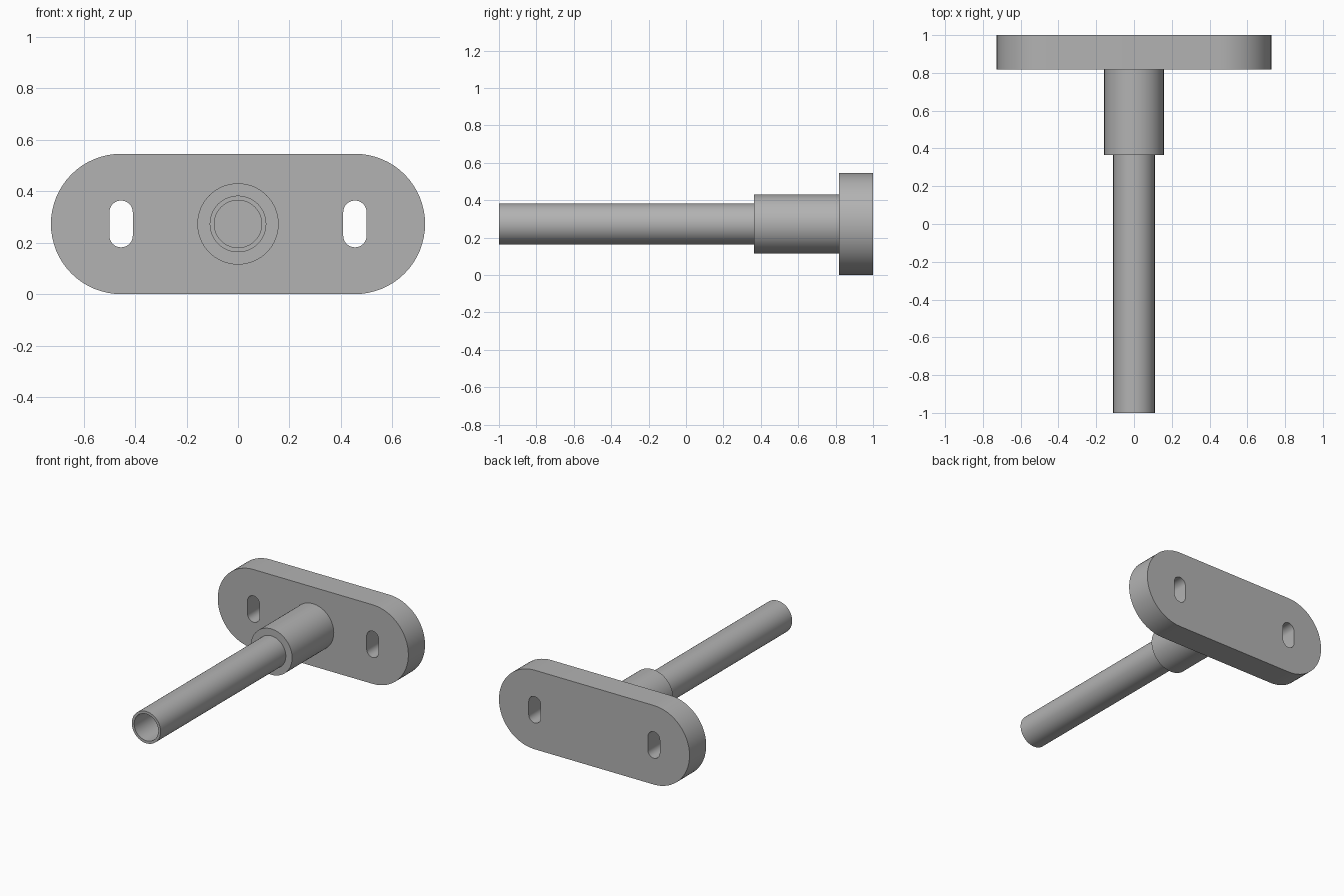
import bpy, bmesh, math
from mathutils import Matrix

cube = bpy.data.objects.get("Cube")
if cube:
    bpy.data.objects.remove(cube, do_unlink=True)

AXIS_Z = 0.2727      # height of the shaft axis
PLATE_FRONT = 0.818
COLLAR_FRONT = 0.364

metal = bpy.data.materials.new("grey metal")
metal.use_nodes = True
grey = (0.45, 0.45, 0.45, 1)
metal.diffuse_color = grey
metal.node_tree.nodes["Principled BSDF"].inputs["Base Color"].default_value = grey


def finish(name, bm):
    """Turn a bmesh into a smooth-shaded object with sharp edges kept."""
    bmesh.ops.remove_doubles(bm, verts=bm.verts, dist=1e-5)
    bmesh.ops.recalc_face_normals(bm, faces=bm.faces)
    mesh = bpy.data.meshes.new(name)
    bm.to_mesh(mesh)
    bm.free()
    mesh.materials.append(metal)
    obj = bpy.data.objects.new(name, mesh)
    bpy.context.collection.objects.link(obj)
    bpy.ops.object.select_all(action='DESELECT')
    obj.select_set(True)
    bpy.context.view_layer.objects.active = obj
    bpy.ops.object.shade_smooth_by_angle(angle=math.radians(30))
    return obj


def stadium(half_straight, radius, steps=32):
    """Outline of a rounded slot lying along x."""
    pts = []
    for side in (1, -1):
        for i in range(steps + 1):
            a = math.pi * i / steps - side * math.pi / 2
            pts.append((side * half_straight + radius * math.cos(a), radius * math.sin(a)))
    return pts


# Mounting plate: rounded outline with two upright slots, extruded along y
outline = bpy.data.curves.new("plate_outline", 'CURVE')
outline.dimensions = '2D'
outline.fill_mode = 'BOTH'
outline.extrude = (1 - PLATE_FRONT) / 2
slot = [(-y, x) for x, y in stadium(0.0455, 0.0455, 16)]
loops = [stadium(0.4545, AXIS_Z)]
loops += [[(x + side * 0.4545, y) for x, y in slot] for side in (1, -1)]
for pts in loops:
    spline = outline.splines.new('POLY')
    spline.points.add(len(pts) - 1)
    for point, (x, y) in zip(spline.points, pts):
        point.co = (x, y, 0, 1)
    spline.use_cyclic_u = True
helper = bpy.data.objects.new("plate_outline", outline)
filled = helper.to_mesh()
bm = bmesh.new()
bm.from_mesh(filled)
helper.to_mesh_clear()
bpy.data.objects.remove(helper)
bm.transform(Matrix.Translation((0, (1 + PLATE_FRONT) / 2, AXIS_Z))
             @ Matrix.Rotation(math.pi / 2, 4, 'X'))
finish("mounting_plate", bm)


def turned(name, profile, segments=64):
    """Revolve a (radius, y) profile around the shaft axis."""
    bm = bmesh.new()
    verts = [bm.verts.new((r, y, 0)) for r, y in profile]
    edges = [bm.edges.new(pair) for pair in zip(verts, verts[1:])]
    bmesh.ops.spin(bm, geom=verts + edges, cent=(0, 0, 0), axis=(0, 1, 0),
                   angle=math.tau, steps=segments, use_merge=True)
    bm.transform(Matrix.Translation((0, 0, AXIS_Z)))
    return finish(name, bm)


# Hollow shaft with its stepped collar, bored from the front to the plate
turned("shaft_and_collar", [
    (0, PLATE_FRONT - 0.001), (0.092, PLATE_FRONT - 0.001), (0.092, -1), (0.11, -1),
    (0.11, COLLAR_FRONT), (0.158, COLLAR_FRONT), (0.158, PLATE_FRONT),
])
